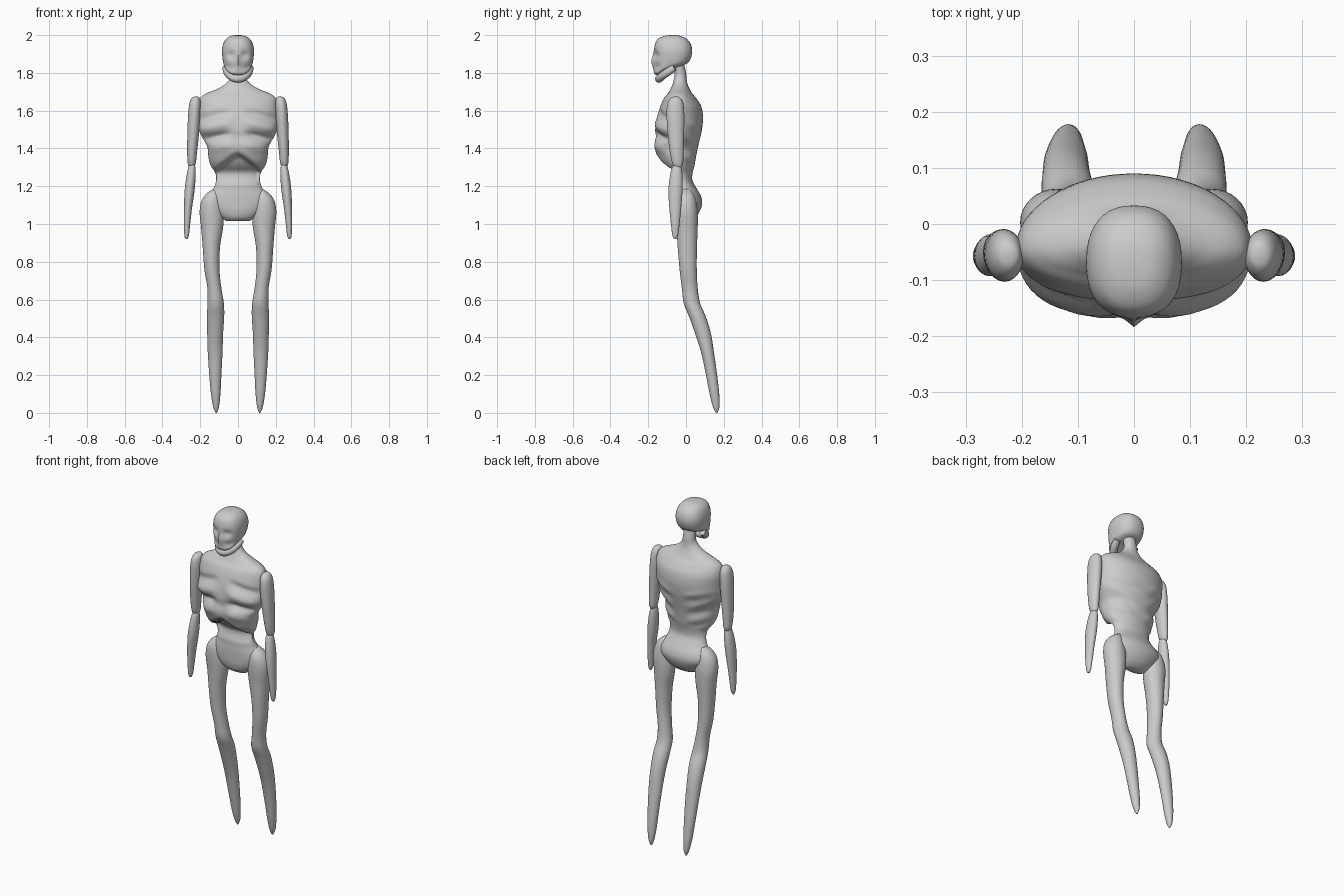
import bpy, bmesh, math


def catmull(a, b, c, d, t):
    return 0.5 * (2 * b + (c - a) * t + (2 * a - 5 * b + 4 * c - d) * t * t
                  + (3 * b - a - 3 * c + d) * t ** 3)


def smooth(t):
    t = max(0.0, min(1.0, t))
    return t * t * (3 - 2 * t)


def bump(v, centre, width):
    return math.exp(-((v - centre) / width) ** 2)


def spow(v, e):
    return math.copysign(abs(v) ** e, v)


def finish(ob, mirror=False):
    if mirror:
        m = ob.modifiers.new("Mirror", 'MIRROR')
        m.use_axis = (True, False, False)
    bpy.ops.object.select_all(action='DESELECT')
    ob.select_set(True)
    bpy.context.view_layer.objects.active = ob
    bpy.ops.object.shade_smooth_by_angle(angle=math.radians(50))


def loft(name, rings, n=32, steps=4, power=2.0, mid=0.5, mirror=False, shape=None):
    """Skin rings of (z, centre x, front y, back y, half width), top to bottom."""
    dense = []
    for i in range(len(rings) - 1):
        ctrl = [rings[max(0, min(len(rings) - 1, i + k))] for k in (-1, 0, 1, 2)]
        for s in range(steps):
            dense.append([catmull(*v, s / steps) for v in zip(*ctrl)])
    dense.append(rings[-1])
    bm = bmesh.new()
    rows = []
    for z, cx, yf, yb, rx in dense:
        cy = yf + (yb - yf) * mid
        row = []
        for k in range(n):
            a = 2 * math.pi * k / n
            c, s = spow(math.cos(a), 2 / power), spow(math.sin(a), 2 / power)
            p = (cx + rx * c, cy + s * (yb - cy if s > 0 else cy - yf), z)
            if shape:
                p = shape(*p, s)
            row.append(bm.verts.new(p))
        rows.append(row)
    for r0, r1 in zip(rows, rows[1:]):
        for k in range(n):
            bm.faces.new((r0[k], r1[k], r1[(k + 1) % n], r0[(k + 1) % n]))
    bm.faces.new(rows[0])
    bm.faces.new(rows[-1][::-1])
    bmesh.ops.recalc_face_normals(bm, faces=bm.faces)
    me = bpy.data.meshes.new(name)
    bm.to_mesh(me)
    bm.free()
    ob = bpy.data.objects.new(name, me)
    bpy.context.collection.objects.link(ob)
    finish(ob, mirror)
    return ob


# Torso relief: collar and chest ridges, sternum groove, arch of the ribs
def torso_shape(x, y, z, s):
    ax = abs(x)
    front = smooth(-s * 1.6)
    side = smooth((ax - 0.02) / 0.06)
    zs = z + 0.25 * ax
    d = 0.014 * bump(zs, 1.605, 0.018) + 0.022 * bump(zs, 1.492, 0.02)
    d -= 0.010 * bump(zs, 1.55, 0.02) + 0.008 * bump(zs, 1.43, 0.025)
    d *= side
    d += 0.008 * bump(ax, 0, 0.02) * bump(z, 1.5, 0.09)
    arch = 1.385 - 0.5 * ax - 2.5 * ax * ax
    d += 0.045 * smooth((arch - z) / 0.03) * smooth((z - 1.2) / 0.09)
    # spine furrow and shallow rib waves on the back
    back = smooth(s * 1.6)
    e = 0.005 * math.sin((z - 0.3 * ax) * 75) * side * smooth((z - 1.27) / 0.05) * smooth((1.56 - z) / 0.06)
    return x, y + d * front - e * back, z


loft("torso", [
    (1.87, 0, -0.075, -0.015, 0.040), (1.80, 0, -0.060, 0.000, 0.036),
    (1.765, 0, -0.065, 0.003, 0.046), (1.735, 0, -0.072, 0.010, 0.075),
    (1.71, 0, -0.085, 0.022, 0.122), (1.69, 0, -0.097, 0.034, 0.172),
    (1.665, 0, -0.118, 0.055, 0.200), (1.62, 0, -0.138, 0.082, 0.210),
    (1.56, 0, -0.156, 0.090, 0.208), (1.50, 0, -0.166, 0.084, 0.207),
    (1.46, 0, -0.162, 0.076, 0.190), (1.41, 0, -0.168, 0.064, 0.163),
    (1.35, 0, -0.150, 0.052, 0.156), (1.31, 0, -0.125, 0.045, 0.145),
    (1.27, 0, -0.085, 0.035, 0.120), (1.23, 0, -0.063, 0.034, 0.116),
    (1.19, 0, -0.060, 0.055, 0.128), (1.15, 0, -0.062, 0.078, 0.155),
    (1.11, 0, -0.062, 0.086, 0.160), (1.07, 0, -0.060, 0.074, 0.130),
    (1.035, 0, -0.050, 0.050, 0.090), (1.015, 0, -0.030, 0.020, 0.060),
], n=64, steps=5, power=2.05, mid=0.43, shape=torso_shape)


# Skull relief: nose ridge, eye hollows, tapered cheeks
def skull_shape(x, y, z, s):
    front = smooth(-s * 1.4)
    d = 0.014 * bump(abs(x), 0.036, 0.02) * bump(z, 1.895, 0.02)
    d += 0.012 * bump(abs(x), 0.05, 0.025) * bump(z, 1.83, 0.02)
    d -= 0.014 * bump(x, 0, 0.012) * bump(z, 1.865, 0.035)
    return x, y + d * front, z


loft("skull", [
    (2.0, 0, -0.080, -0.060, 0.010), (1.996, 0, -0.115, -0.030, 0.038),
    (1.98, 0, -0.148, 0.004, 0.063), (1.955, 0, -0.163, 0.024, 0.078),
    (1.92, 0, -0.169, 0.033, 0.085), (1.885, 0, -0.169, 0.028, 0.083),
    (1.855, 0, -0.170, 0.012, 0.078), (1.838, 0, -0.171, -0.020, 0.073),
    (1.82, 0, -0.170, -0.075, 0.064), (1.80, 0, -0.168, -0.115, 0.046),
    (1.79, 0, -0.160, -0.130, 0.025),
], n=40, power=2.35, shape=skull_shape)

# Lower jaw: U-shaped bar hanging below the skull
cu = bpy.data.curves.new("jaw", 'CURVE')
cu.dimensions = '3D'
half = [(0.064, -0.062, 1.828, 0.85), (0.061, -0.085, 1.812, 1.0),
        (0.050, -0.115, 1.792, 1.0), (0.028, -0.137, 1.774, 1.0)]
pts = half + [(0, -0.144, 1.768, 1.05)] + [(-x, y, z, r) for x, y, z, r in half[::-1]]
sp = cu.splines.new('NURBS')
sp.points.add(len(pts) - 1)
for p, (x, y, z, r) in zip(sp.points, pts):
    p.co = (x, y, z, 1)
    p.radius = r
sp.order_u = 3
sp.use_endpoint_u = True
cu.bevel_depth = 0.021
cu.bevel_resolution = 4
cu.use_fill_caps = True
jaw = bpy.data.objects.new("jaw", cu)
bpy.context.collection.objects.link(jaw)

# Arms: two separate tapered segments each
loft("upper_arm", [
    (1.675, 0.222, -0.060, -0.045, 0.006), (1.668, 0.224, -0.080, -0.030, 0.020),
    (1.64, 0.227, -0.098, -0.015, 0.030), (1.58, 0.231, -0.103, -0.009, 0.033),
    (1.48, 0.237, -0.097, -0.010, 0.031), (1.38, 0.243, -0.085, -0.013, 0.026),
    (1.32, 0.245, -0.072, -0.016, 0.021), (1.295, 0.246, -0.055, -0.028, 0.010),
], n=24, mirror=True)
loft("forearm", [
    (1.318, 0.243, -0.060, -0.038, 0.009), (1.30, 0.244, -0.074, -0.024, 0.019),
    (1.24, 0.250, -0.087, -0.018, 0.025), (1.17, 0.257, -0.093, -0.019, 0.026),
    (1.08, 0.265, -0.088, -0.026, 0.021), (1.00, 0.270, -0.080, -0.034, 0.017),
    (0.94, 0.272, -0.072, -0.042, 0.012), (0.92, 0.273, -0.062, -0.052, 0.005),
], n=24, mirror=True)

# Legs: thigh, knee and shin in one tapering form ending in a point
loft("leg", [
    (1.185, 0.120, -0.020, 0.020, 0.012), (1.16, 0.130, -0.042, 0.040, 0.038),
    (1.12, 0.138, -0.055, 0.054, 0.056), (1.06, 0.139, -0.056, 0.062, 0.064),
    (0.98, 0.137, -0.050, 0.062, 0.058), (0.88, 0.141, -0.044, 0.058, 0.046),
    (0.76, 0.138, -0.034, 0.057, 0.040), (0.66, 0.125, -0.022, 0.062, 0.037),
    (0.58, 0.118, -0.012, 0.075, 0.043), (0.51, 0.119, 0.016, 0.105, 0.046),
    (0.42, 0.121, 0.048, 0.132, 0.042), (0.32, 0.121, 0.080, 0.148, 0.039),
    (0.20, 0.120, 0.106, 0.165, 0.032), (0.10, 0.118, 0.125, 0.176, 0.025),
    (0.03, 0.116, 0.143, 0.177, 0.015), (0.0, 0.115, 0.158, 0.166, 0.003),
], n=32, mirror=True)
